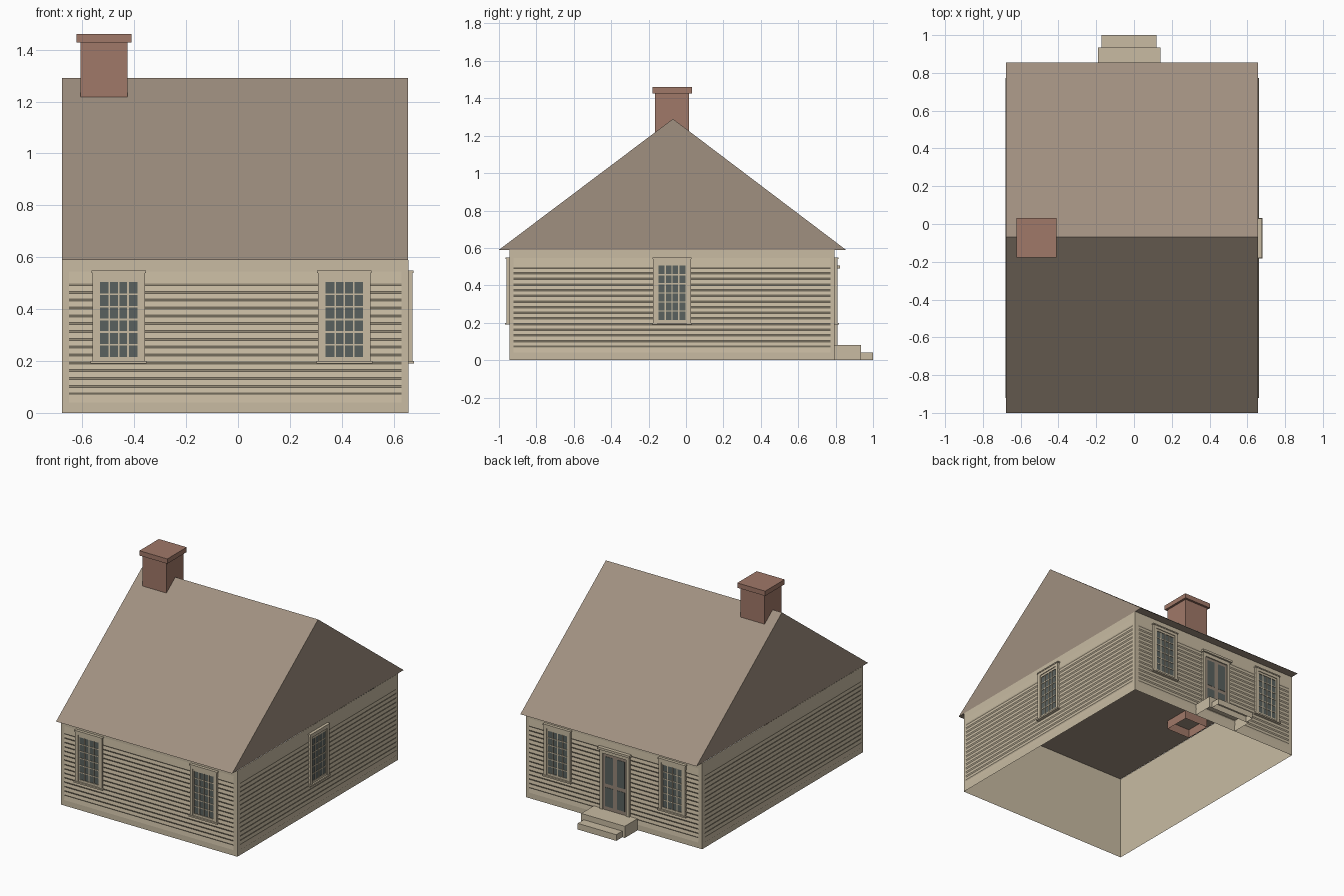
import bpy, bmesh
from math import pi
from mathutils import Matrix, Vector

default = bpy.data.objects.get("Cube")
if default:
    bpy.data.objects.remove(default, do_unlink=True)


def material(name, rgb):
    m = bpy.data.materials.new(name)
    m.use_nodes = True
    m.diffuse_color = (*rgb, 1)
    m.node_tree.nodes["Principled BSDF"].inputs["Base Color"].default_value = (*rgb, 1)
    return m


CREAM = material("cream_paint", (0.578, 0.497, 0.362))
SHINGLE = material("brown_shingle", (0.352, 0.279, 0.216))
BRICK = material("red_brick", (0.352, 0.188, 0.138))
GLASS = material("grey_glass", (0.102, 0.12, 0.112))
TAUPE = material("taupe_door", (0.30, 0.24, 0.185))

# House outline
X0, X1, Y0, Y1, EAVE = -0.679, 0.657, -0.945, 0.795, 0.59
XC, YC = (X0 + X1) / 2, (Y0 + Y1) / 2
FRONT, LEFT, BACK, RIGHT = 0, pi / 2, pi, -pi / 2


def finish(name, bm, mats, angle=0, loc=(0, 0, 0)):
    """Turn a bmesh into an object; parts are drawn facing -y and then turned."""
    bm.transform(Matrix.Translation(Vector(loc)) @ Matrix.Rotation(angle, 4, 'Z'))
    me = bpy.data.meshes.new(name)
    bm.to_mesh(me)
    bm.free()
    for m in mats:
        me.materials.append(m)
    ob = bpy.data.objects.new(name, me)
    bpy.context.scene.collection.objects.link(ob)
    return ob


def box(bm, x, y, z, mat=0, bottom=True):
    lo, hi = Vector((x[0], y[0], z[0])), Vector((x[1], y[1], z[1]))
    m = Matrix.Translation((lo + hi) / 2) @ Matrix.Diagonal((*(hi - lo), 1))
    verts = bmesh.ops.create_cube(bm, size=1, matrix=m)["verts"]
    faces = {f for v in verts for f in v.link_faces}
    for f in faces:
        f.material_index = mat
    if not bottom:
        low = [f for f in faces if f.calc_center_median().z < lo.z + 1e-5]
        bmesh.ops.delete(bm, geom=low, context='FACES_ONLY')


# Wall shell, open underneath
bm = bmesh.new()
box(bm, (X0, X1), (Y0, Y1), (0, EAVE), bottom=False)
top = [f for f in bm.faces if f.normal.z > 0.9 or f.calc_center_median().z > EAVE - 0.001]
bmesh.ops.delete(bm, geom=top, context='FACES_ONLY')
finish("walls", bm, [CREAM])

# Roof prism with gable ends and flat ceiling
bm = bmesh.new()
ends = []
for x in (X0 + 0.001, X1 - 0.001):
    tri = [(-1, EAVE), (0.855, EAVE), (-0.07, 1.29)]
    ends.append([bm.verts.new((x, y, z)) for y, z in tri])
    bm.faces.new(ends[-1])
for i in range(3):
    j = (i + 1) % 3
    bm.faces.new((ends[0][i], ends[0][j], ends[1][j], ends[1][i]))
bmesh.ops.recalc_face_normals(bm, faces=bm.faces)
finish("roof", bm, [SHINGLE])

# Chimney shaft, open below the ceiling, and its cap
bm = bmesh.new()
box(bm, (-0.607, -0.426), (-0.166, 0.017), (0.53, 1.43), bottom=False)
finish("chimney_shaft", bm, [BRICK])
bm = bmesh.new()
box(bm, (-0.622, -0.411), (-0.178, 0.032), (1.427, 1.46))
finish("chimney_cap", bm, [BRICK])


def siding(name, half, angle, loc):
    """Overlapping boards as one zigzag sheet."""
    out, inner, lip = -0.0045, -0.0005, 0.004
    profile = [(out, 0.04)]
    for i in range(15):
        z = 0.072 + i * 0.0302
        profile += [(inner, z - lip), (out, z + lip)]
    profile.append((inner, 0.545))
    bm = bmesh.new()
    rows = [[bm.verts.new((s * half, y, z)) for s in (-1, 1)] for y, z in profile]
    for a, b in zip(rows, rows[1:]):
        bm.faces.new((a[0], a[1], b[1], b[0]))
    finish(name, bm, [CREAM], angle, loc)


siding("front_siding", 0.641, FRONT, (XC, Y0, 0))
siding("back_siding", 0.641, BACK, (XC, Y1, 0))
siding("left_siding", 0.847, LEFT, (X1, YC, 0))
siding("right_siding", 0.847, RIGHT, (X0, YC, 0))


def window(name, angle, loc):
    """Cased window, four panes wide and six high."""
    bm = bmesh.new()
    half, low, high = 0.072, 0.215, 0.505
    for s in (-1, 1):
        box(bm, sorted((s * 0.101, s * 0.08)), (-0.016, 0), (0.2, 0.54))
        box(bm, sorted((s * 0.08, s * half)), (-0.011, 0), (0.2, 0.525))
    box(bm, (-0.08, 0.08), (-0.016, 0), (0.52, 0.54))
    box(bm, (-half, half), (-0.011, 0), (high, 0.52))
    box(bm, (-half, half), (-0.011, 0), (0.2, low))
    box(bm, (-0.105, 0.105), (-0.02, 0), (0.54, 0.548))
    box(bm, (-0.108, 0.108), (-0.022, 0), (0.19, 0.2))
    box(bm, (-half, half), (-0.007, 0), (low, high), 1)
    bar = 0.003
    for i in range(1, 4):
        x = -half + i * half / 2
        box(bm, (x - bar, x + bar), (-0.01, -0.006), (low, high))
    for i in range(1, 6):
        z = low + i * (high - low) / 6
        box(bm, (-half, half), (-0.0095, -0.006), (z - bar, z + bar))
    finish(name, bm, [CREAM, GLASS], angle, loc)


for side, x in (("right", -0.46), ("left", 0.41)):
    window("front_window_" + side, FRONT, (x, Y0, 0))
    window("back_window_" + side, BACK, (x, Y1, 0))
window("side_window_left", LEFT, (X1, -0.075, 0))

# Back door: casing, header, leaf and four dark panels
bm = bmesh.new()
for s in (-1, 1):
    box(bm, sorted((s * 0.113, s * 0.09)), (-0.016, 0), (0.08, 0.475))
    for z in ((0.105, 0.235), (0.26, 0.445)):
        box(bm, sorted((s * 0.015, s * 0.075)), (-0.011, -0.005), z, 2)
box(bm, (-0.113, 0.113), (-0.016, 0), (0.465, 0.49))
box(bm, (-0.122, 0.122), (-0.028, 0), (0.49, 0.505))
box(bm, (-0.09, 0.09), (-0.009, 0), (0.08, 0.465), 1)
finish("back_door", bm, [CREAM, TAUPE, GLASS], BACK, (-0.025, Y1, 0))

# Back steps, hollow underneath
bm = bmesh.new()
box(bm, (-0.191, 0.139), (Y1, 0.935), (0, 0.08), bottom=False)
box(bm, (-0.172, 0.12), (0.935, 1), (0, 0.042), bottom=False)
finish("back_steps", bm, [CREAM])
